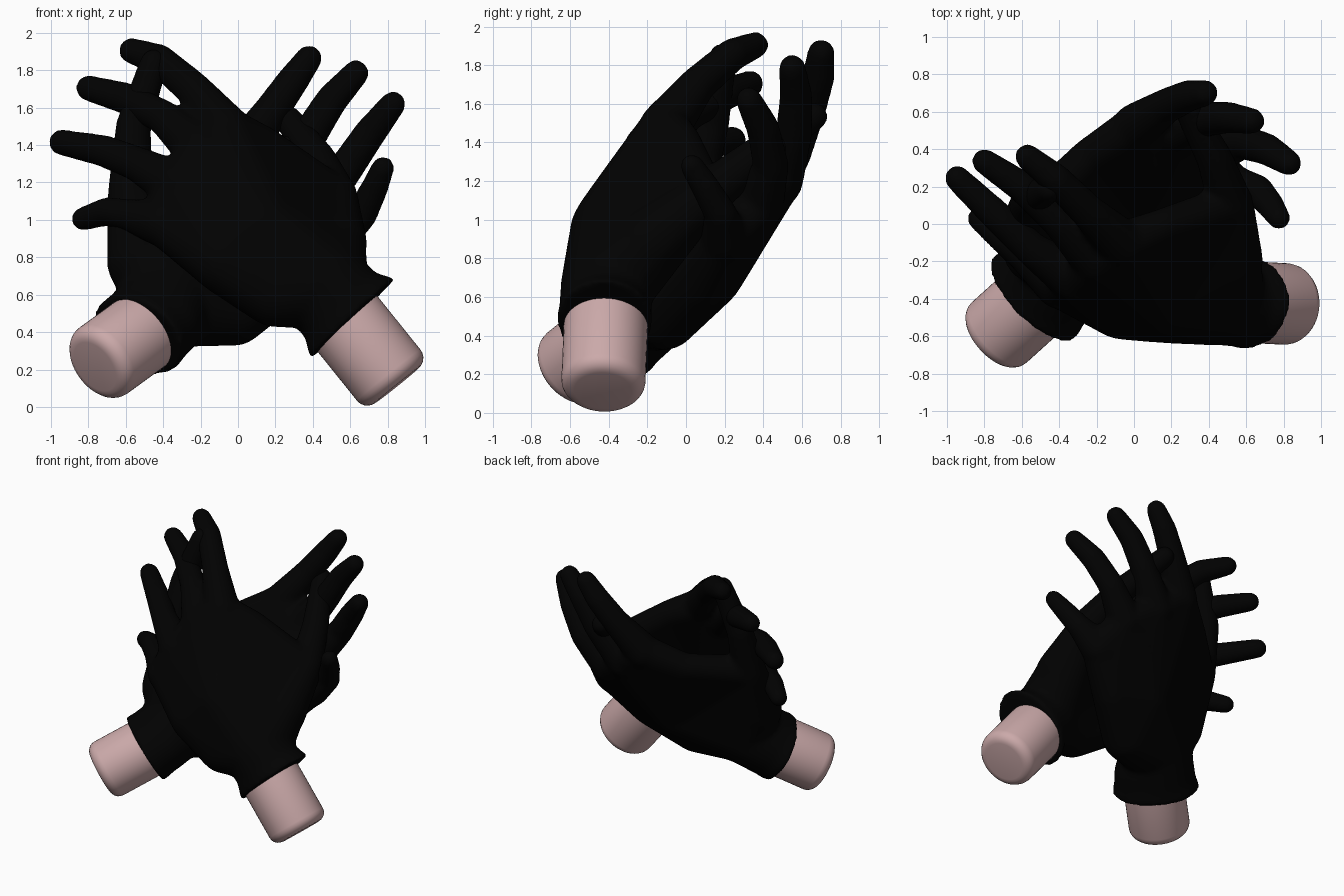
import bpy, bmesh, math
from mathutils import Vector

if "Cube" in bpy.data.objects:
    bpy.data.objects.remove(bpy.data.objects["Cube"])


def material(name, colour):
    m = bpy.data.materials.new(name)
    m.diffuse_color = (*colour, 1)
    m.use_nodes = True
    m.node_tree.nodes["Principled BSDF"].inputs["Base Color"].default_value = m.diffuse_color
    return m


BLACK = material("glove_black", (0.0004, 0.0004, 0.0004))
SKIN = material("skin_pink", (0.60, 0.40, 0.40))


def ball(c):
    """Points on a sphere given as (x, y, z, radius)."""
    pts = []
    for i in range(1, 10):
        t = math.pi * i / 10
        for j in range(16):
            a = math.tau * j / 16
            pts.append(Vector(c[:3]) + c[3] * Vector(
                (math.sin(t) * math.cos(a), math.sin(t) * math.sin(a), math.cos(t))))
    return pts + [Vector(c[:3]) + Vector((0, 0, s * c[3])) for s in (1, -1)]


def ring(centre, axis, thin, wide_r, thin_r):
    """Points on an ellipse across the axis."""
    wide = axis.cross(Vector(thin)).normalized()
    thin = wide.cross(axis).normalized()
    return [centre + wide * wide_r * math.cos(math.tau * k / 32)
            + thin * thin_r * math.sin(math.tau * k / 32) for k in range(32)]


def hull(bm, pts):
    """Add the closed convex skin around the points."""
    tmp = bmesh.new()
    for p in pts:
        tmp.verts.new(p)
    bmesh.ops.convex_hull(tmp, input=tmp.verts)
    loose = [v for v in tmp.verts if not v.link_faces]
    bmesh.ops.delete(tmp, geom=loose, context='VERTS')
    bmesh.ops.recalc_face_normals(tmp, faces=tmp.faces)
    me = bpy.data.meshes.new("piece")
    tmp.to_mesh(me)
    tmp.free()
    bm.from_mesh(me)
    bpy.data.meshes.remove(me)


def limb(bm, balls):
    balls = [(x, y, z, r + 0.008) for x, y, z, r in balls]
    for a, b in zip(balls, balls[1:]):
        hull(bm, ball(a) + ball(b))


def glove(name, cuff, axis, thin, neck, wrist, heel, side, mid, web, fingers, thumb):
    bm = bmesh.new()
    axis, cuff = Vector(axis).normalized(), Vector(cuff)
    # flared cuff running into the wrist
    hull(bm, ring(cuff - axis * 0.02, axis, thin, 0.315, 0.25)
         + ring(cuff + axis * 0.09, axis, thin, neck, 0.235))
    hull(bm, ring(cuff, axis, thin, neck + 0.01, 0.24)
         + ring(cuff + axis * 0.16, axis, thin, neck, 0.23) + ball(wrist))
    index, middle, ringf, pinky = [f[0] for f in fingers]
    # palm, heel of the hand and web of the thumb
    for group in ((wrist, heel, side, mid), (mid, heel, side, pinky), (mid, side, pinky, ringf),
                  (mid, ringf, middle), (mid, middle, index), (mid, index, web),
                  (mid, web, thumb[1]), (mid, wrist, thumb[0], thumb[1])):
        hull(bm, [p for b in group for p in ball(b)])
    for f in fingers + [thumb]:
        limb(bm, f)
    me = bpy.data.meshes.new(name)
    bm.to_mesh(me)
    bm.free()
    me.materials.append(BLACK)
    ob = bpy.data.objects.new(name, me)
    bpy.context.collection.objects.link(ob)
    # blend the pieces into one smooth skin
    rm = ob.modifiers.new("blend", 'REMESH')
    rm.mode = 'VOXEL'
    rm.voxel_size = 0.017
    rm.use_smooth_shade = True
    sm = ob.modifiers.new("soften", 'SMOOTH')
    sm.factor = 0.5
    sm.iterations = 14
    return ob


def stump(name, end, top):
    """Rounded forearm end from its free end to inside the cuff."""
    end, top = Vector(end), Vector(top)
    d = top - end
    bpy.ops.mesh.primitive_cylinder_add(vertices=48, radius=0.218, depth=d.length,
                                        location=(end + top) / 2,
                                        rotation=d.to_track_quat('Z', 'Y').to_euler())
    ob = bpy.context.object
    ob.name = name
    ob.data.materials.append(SKIN)
    bv = ob.modifiers.new("rounding", 'BEVEL')
    bv.width = 0.07
    bv.segments = 5
    bv.limit_method = 'ANGLE'
    bpy.ops.object.shade_smooth()


# front hand: wrist at lower right, fingers to upper left
glove("front_glove", (0.60, -0.42, 0.485), (-0.69, 0.04, 0.73), (0, 1, 0), 0.25,
      wrist=(0.46, -0.41, 0.66, 0.24), heel=(0.2, -0.455, 0.61, 0.185),
      side=(-0.07, -0.45, 0.77, 0.17),
      mid=(0.13, -0.39, 0.95, 0.21), web=(0.14, -0.02, 1.40, 0.10),
      fingers=[
          [(-0.06, -0.11, 1.48, 0.125), (-0.24, 0.06, 1.70, 0.088), (-0.42, 0.24, 1.855, 0.078), (-0.57, 0.36, 1.905, 0.062)],
          [(-0.20, -0.19, 1.37, 0.125), (-0.40, 0.01, 1.55, 0.084), (-0.60, 0.20, 1.65, 0.078), (-0.80, 0.335, 1.705, 0.062)],
          [(-0.32, -0.29, 1.18, 0.125), (-0.54, -0.14, 1.30, 0.086), (-0.72, 0.03, 1.37, 0.078), (-0.945, 0.245, 1.415, 0.062)],
          [(-0.40, -0.33, 0.98, 0.12), (-0.58, -0.18, 1.025, 0.08), (-0.70, -0.08, 1.045, 0.07), (-0.83, 0.03, 1.005, 0.056)]],
      thumb=[(0.51, -0.2, 0.87, 0.175), (0.52, 0.1, 1.12, 0.115), (0.43, 0.35, 1.32, 0.09), (0.27, 0.66, 1.535, 0.068)])
stump("front_forearm", (0.85, -0.43, 0.115), (0.48, -0.41, 0.575))

# back hand: wrist at lower left, fingers to upper right
glove("back_glove", (-0.525, -0.385, 0.39), (0.6, 0.6, 0.5), (0.35, 0.35, -0.85), 0.285,
      wrist=(-0.36, -0.18, 0.57, 0.25), heel=(-0.02, -0.11, 0.50, 0.175),
      side=(0.25, 0.07, 0.68, 0.15),
      mid=(0.0, 0.10, 0.73, 0.2), web=(-0.24, 0.36, 1.22, 0.10),
      fingers=[
          [(0.01, 0.52, 1.34, 0.12), (0.17, 0.63, 1.57, 0.088), (0.29, 0.685, 1.74, 0.079), (0.38, 0.70, 1.865, 0.064)],
          [(0.20, 0.48, 1.20, 0.12), (0.38, 0.56, 1.45, 0.088), (0.50, 0.57, 1.64, 0.079), (0.63, 0.55, 1.785, 0.064)],
          [(0.40, 0.38, 1.07, 0.12), (0.58, 0.44, 1.28, 0.086), (0.71, 0.40, 1.47, 0.079), (0.83, 0.325, 1.62, 0.062)],
          [(0.50, 0.20, 0.90, 0.12), (0.66, 0.18, 1.03, 0.078), (0.73, 0.10, 1.17, 0.067), (0.775, 0.03, 1.28, 0.055)]],
      thumb=[(-0.52, -0.14, 0.77, 0.175), (-0.575, 0.03, 1.15, 0.115), (-0.56, 0.13, 1.5, 0.088), (-0.45, 0.19, 1.84, 0.068)])
stump("back_forearm", (-0.765, -0.62, 0.215), (-0.40, -0.29, 0.48))
